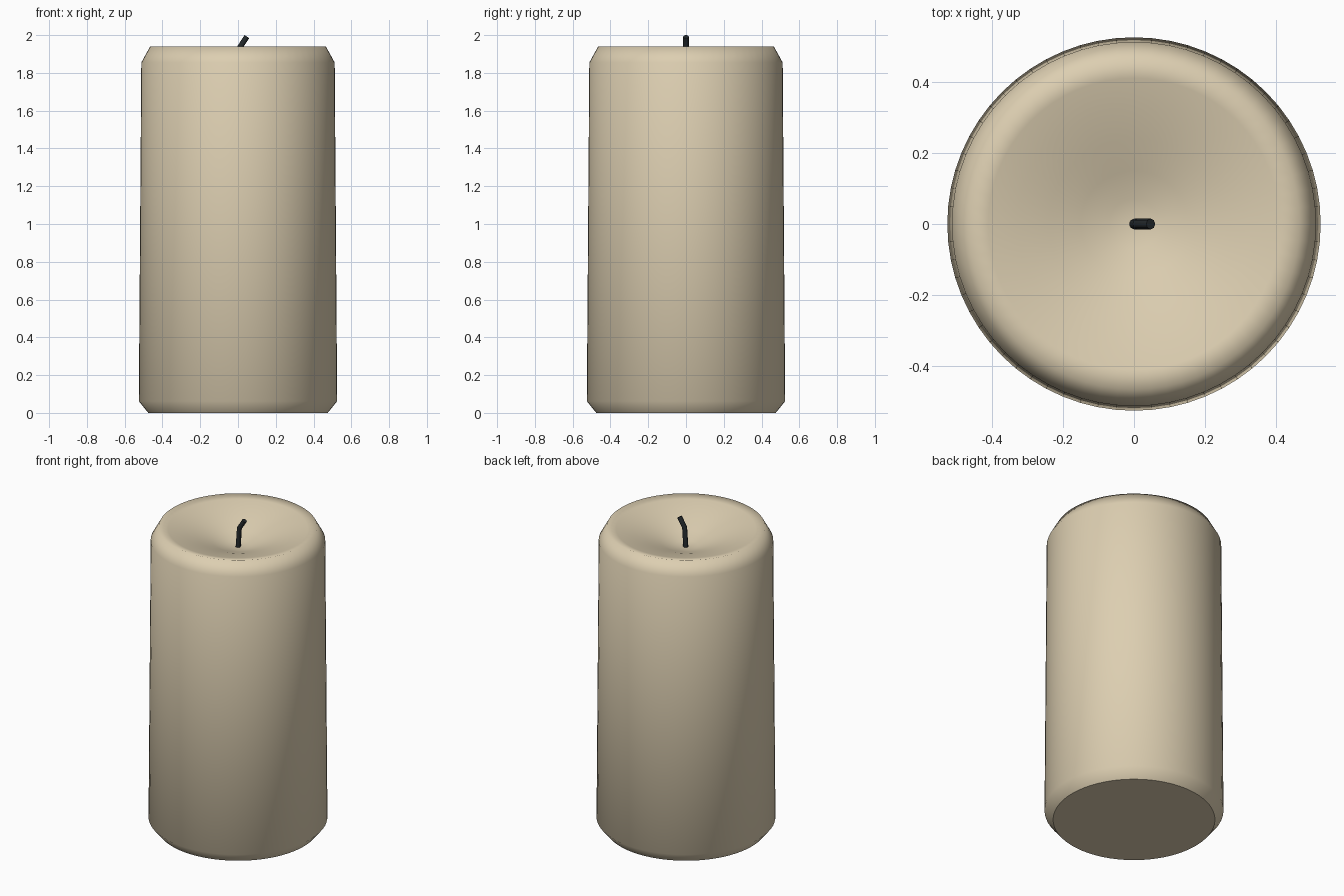
import bpy
import bmesh
from math import cos, sin, tau

cube = bpy.data.objects.get("Cube")
if cube:
    bpy.data.objects.remove(cube, do_unlink=True)


def make_material(name, rgb):
    mat = bpy.data.materials.new(name)
    mat.use_nodes = True
    color = (*rgb, 1.0)
    mat.diffuse_color = color
    bsdf = mat.node_tree.nodes["Principled BSDF"]
    bsdf.inputs["Base Color"].default_value = color
    bsdf.inputs["Roughness"].default_value = 0.6
    return mat


cream = make_material("cream wax", (0.72, 0.62, 0.44))
charcoal = make_material("charcoal wick", (0.018, 0.023, 0.026))


def lathe(name, profile, tip_z, segments, mat):
    """Revolve (radius, z) points, with a flat base and a fan closing at tip_z."""
    bm = bmesh.new()
    angles = [tau * i / segments for i in range(segments)]
    rings = [[bm.verts.new((r * cos(a), r * sin(a), z)) for a in angles]
             for r, z in profile]
    for low, high in zip(rings, rings[1:]):
        for i in range(segments):
            j = (i + 1) % segments
            bm.faces.new((low[i], low[j], high[j], high[i]))
    tip = bm.verts.new((0, 0, tip_z))
    for i in range(segments):
        bm.faces.new((rings[-1][i], rings[-1][(i + 1) % segments], tip))
    for face in bm.faces:
        face.smooth = True
    # Flat base with a crisp edge
    base = bm.faces.new(rings[0][::-1])
    for edge in base.edges:
        edge.smooth = False
    mesh = bpy.data.meshes.new(name)
    bm.to_mesh(mesh)
    bm.free()
    mesh.materials.append(mat)
    obj = bpy.data.objects.new(name, mesh)
    bpy.context.collection.objects.link(obj)
    return obj


# Wax body: bevelled base, tapered wall, bevelled rim, melted hollow
lathe("wax_body",
      [(0.475, 0), (0.525, 0.062), (0.512, 1.855), (0.465, 1.94),
       (0.41, 1.929), (0.33, 1.908), (0.24, 1.88), (0.15, 1.847),
       (0.07, 1.819)],
      1.81, 64, cream)

# Wick: thin round cord, bent near its tip
curve = bpy.data.curves.new("wick", "CURVE")
curve.dimensions = "3D"
curve.bevel_depth = 0.015
curve.bevel_resolution = 2
curve.use_fill_caps = True
spline = curve.splines.new("POLY")
path = [(0, 0, 1.79), (0.01, 0, 1.935), (0.047, 0, 1.992)]
spline.points.add(len(path) - 1)
for point, co in zip(spline.points, path):
    point.co = (*co, 1)
curve.materials.append(charcoal)
wick = bpy.data.objects.new("wick", curve)
bpy.context.collection.objects.link(wick)
